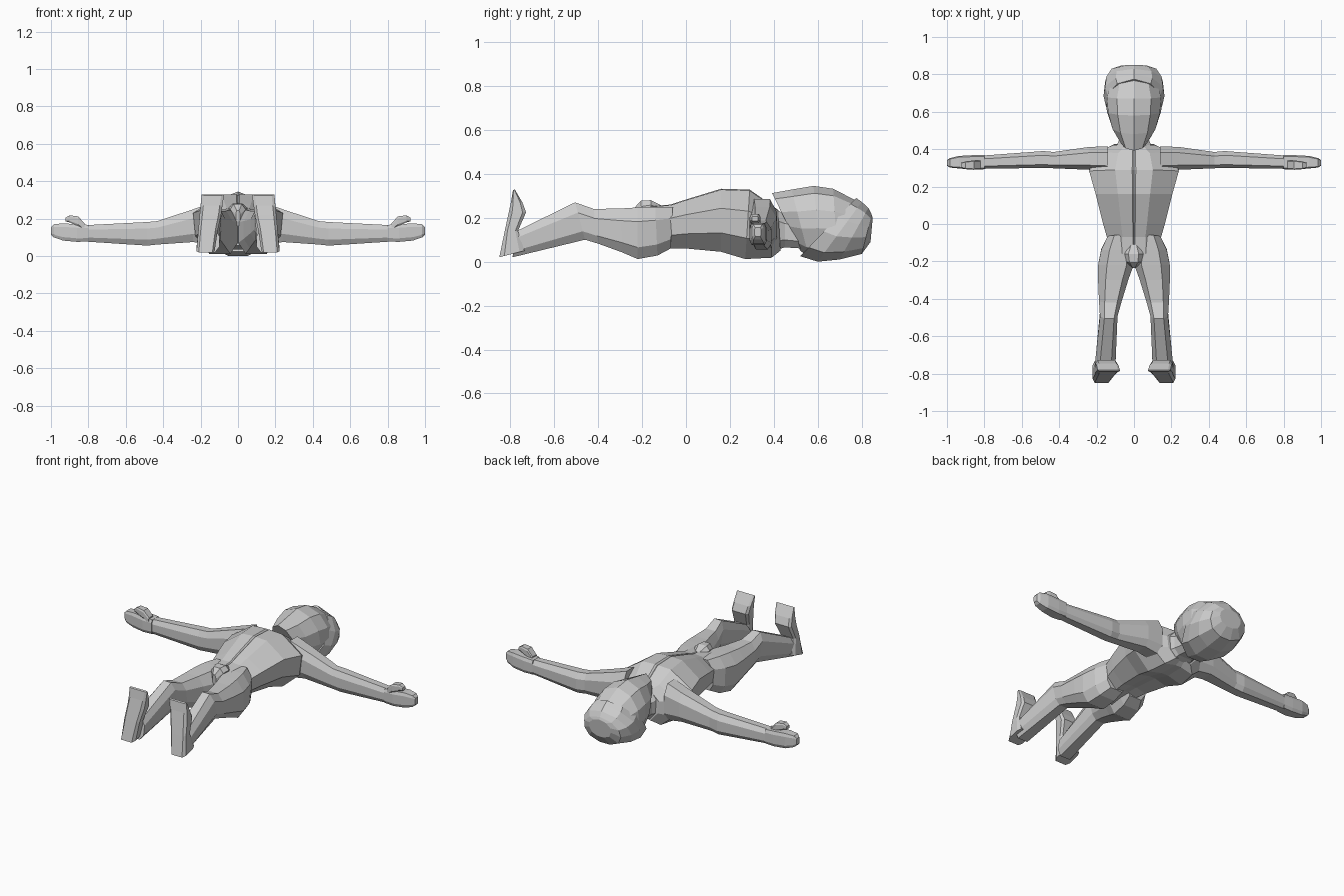
import bpy, bmesh
from mathutils import Vector as V

# Cross-sections: (across, up) pairs in -1..1
BOX = [(-.8, 1), (.8, 1), (1, .6), (1, -.6), (.75, -1), (-.75, -1), (-1, -.6), (-1, .6)]
LIMB = [(-.6, 1), (.5, 1), (1, .45), (1, -.55), (.6, -1), (-.6, -1), (-1, -.5), (-1, .45)]
CHEST = [(0, .94), (.04, 1), (.42, .97), (1, .38), (.95, -.4), (.5, -1), (.1, -.85),
         (-.1, -.85), (-.5, -1), (-.95, -.4), (-1, .38), (-.42, .97), (-.04, 1)]
SKULL = [(0, 1), (.6, .8), (.95, .35), (1, -.15), (.8, -.7), (.3, -1),
         (-.3, -1), (-.8, -.7), (-1, -.15), (-.95, .35), (-.6, .8)]


def loft(name, section, frames, mirror=False):
    """Skin rings; each frame is (centre, across vector, up vector)."""
    bm = bmesh.new()
    rings = [[bm.verts.new(c + a * s + b * t) for s, t in section] for c, a, b in frames]
    n = len(section)
    for r, q in zip(rings, rings[1:]):
        for i in range(n):
            j = (i + 1) % n
            bm.faces.new((r[i], r[j], q[j], q[i]))
    bm.faces.new(rings[0])
    bm.faces.new(rings[-1][::-1])
    bmesh.ops.recalc_face_normals(bm, faces=bm.faces)
    me = bpy.data.meshes.new(name)
    bm.to_mesh(me)
    bm.free()
    ob = bpy.data.objects.new(name, me)
    bpy.context.collection.objects.link(ob)
    if mirror:
        ob.modifiers.new("mirror", 'MIRROR')
    return ob


def along_y(stations):
    """Stations: top y, top z, bottom y, bottom z, x min, x max."""
    out = []
    for ty, tz, by, bz, x0, x1 in stations:
        out.append((V(((x0 + x1) / 2, (ty + by) / 2, (tz + bz) / 2)),
                    V(((x1 - x0) / 2, 0, 0)), V((0, (ty - by) / 2, (tz - bz) / 2))))
    return out


def along_x(stations):
    """Stations: x, y min, y max, z min, z max."""
    return [(V((x, (y0 + y1) / 2, (z0 + z1) / 2)), V((0, (y1 - y0) / 2, 0)),
             V((0, 0, (z1 - z0) / 2))) for x, y0, y1, z0, z1 in stations]


def centred(rows):
    return along_y([(a, b, c, d, -w, w) for a, b, c, d, w in rows])


# Torso from pelvis to shoulders
loft("torso", CHEST, centred([
    (-.19, .25, -.21, .04, .15), (-.07, .26, -.07, .06, .145), (0, .283, 0, .06, .165),
    (.16, .332, .16, .045, .205), (.29, .328, .27, .012, .24), (.38, .265, .39, .018, .2),
    (.42, .235, .43, .05, .11)]))

# Neck
loft("neck", LIMB, centred([
    (.40, .245, .40, .05, .1), (.45, .215, .45, .065, .08), (.53, .2, .53, .06, .075)]))

# Head: face, jaw and skull
loft("head", SKULL, centred([
    (.392, .312, .52, .05, .075), (.48, .328, .56, .02, .12), (.58, .345, .62, .01, .145),
    (.67, .332, .69, .01, .152), (.78, .275, .79, .045, .12), (.835, .21, .835, .1, .06)]))

# Hair shell, open toward the face
loft("hair", SKULL, centred([
    (.775, .29, .52, .025, .15), (.80, .272, .60, .0, .163), (.83, .245, .70, .01, .155),
    (.845, .215, .80, .035, .125), (.85, .20, .84, .09, .075)]))

# Legs: hip, thigh, knee, shin
loft("leg", LIMB, along_y([
    (-.06, .25, -.07, .06, 0, .14), (-.14, .25, -.13, .028, 0, .175),
    (-.22, .247, -.22, .012, .002, .192), (-.30, .242, -.29, .042, .03, .192),
    (-.42, .24, -.40, .082, .066, .187), (-.505, .27, -.46, .1, .088, .182),
    (-.77, .14, -.79, .02, .1, .212)]), True)

# Feet pointing up
loft("foot", BOX, along_y([
    (-.735, .05, -.85, .02, .125, .222), (-.765, .14, -.825, .14, .108, .212),
    (-.728, .225, -.808, .22, .09, .205), (-.745, .27, -.797, .27, .083, .2),
    (-.78, .33, -.788, .325, .075, .195)]), True)

# Arms
loft("arm", LIMB, along_x([
    (.14, .285, .415, .06, .285), (.24, .29, .412, .075, .25), (.43, .298, .385, .062, .187),
    (.485, .3, .39, .056, .182), (.82, .295, .365, .078, .165)]), True)

# Hands and thumbs
loft("hand", BOX, along_x([
    (.80, .293, .368, .078, .167), (.86, .29, .368, .076, .17), (.935, .297, .364, .083, .175),
    (.985, .302, .352, .1, .17), (1, .312, .342, .115, .155)]), True)
loft("thumb", BOX, along_x([
    (.82, .293, .34, .13, .175), (.855, .29, .34, .16, .212), (.9, .293, .335, .18, .218),
    (.922, .3, .328, .185, .205)]), True)

# Small raised block at the front of the pelvis
loft("pelvis_front", LIMB, centred([
    (-.11, .255, -.11, .2, .025), (-.16, .28, -.16, .2, .05), (-.205, .278, -.2, .18, .04),
    (-.235, .245, -.23, .16, .012)]))
